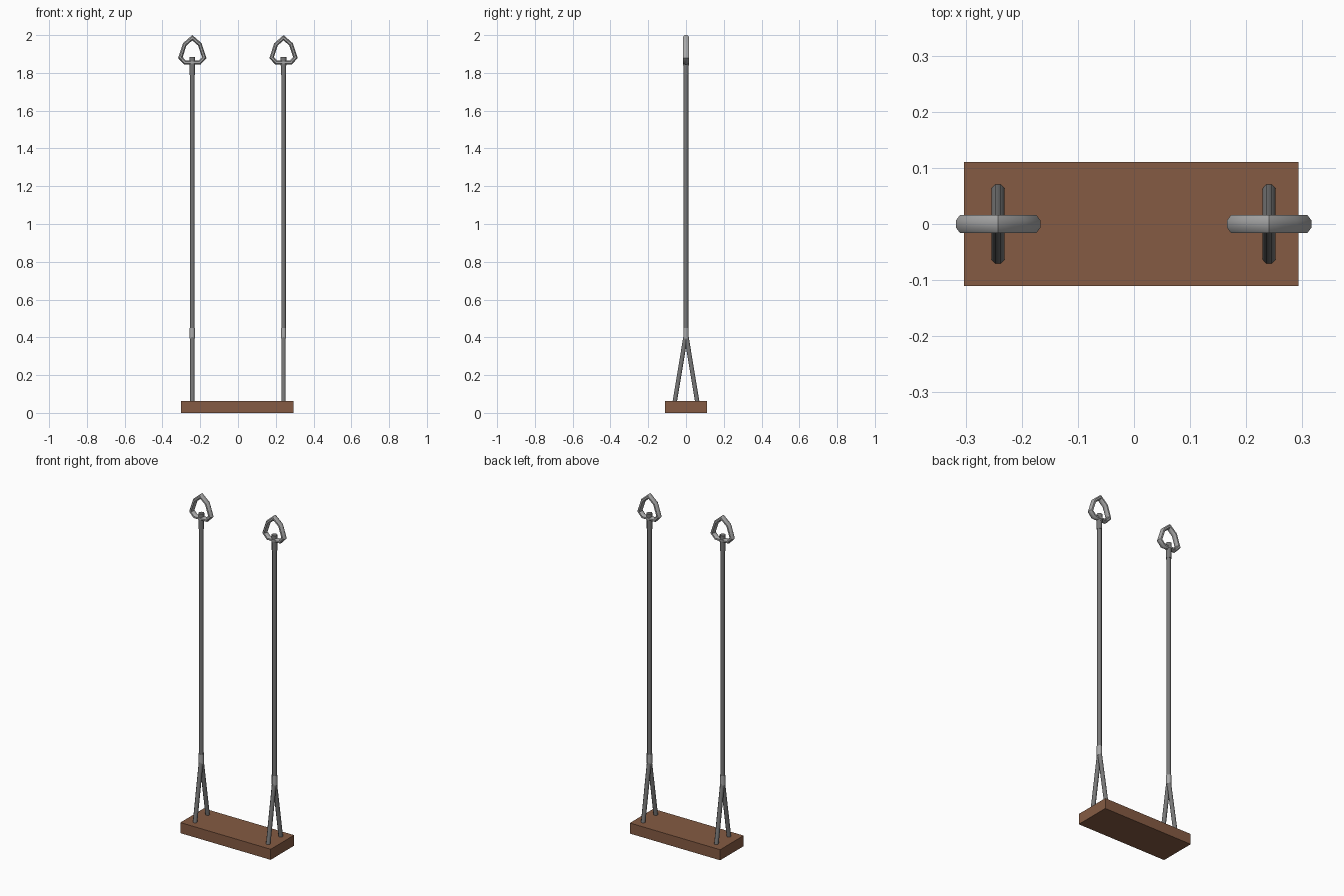
import bpy, bmesh, math
from mathutils import Vector

if "Cube" in bpy.data.objects:
    bpy.data.objects.remove(bpy.data.objects["Cube"])


def material(name, rgb):
    m = bpy.data.materials.new(name)
    m.diffuse_color = (*rgb, 1)
    m.use_nodes = True
    m.node_tree.nodes["Principled BSDF"].inputs["Base Color"].default_value = m.diffuse_color
    return m


WOOD = material("brown wood", (0.235, 0.105, 0.056))
ROPE = material("dark grey rope", (0.19, 0.19, 0.19))
METAL = material("grey metal", (0.40, 0.40, 0.40))


def finish(name, bm, mat):
    bmesh.ops.recalc_face_normals(bm, faces=bm.faces)
    # Smooth round parts, keep hard corners sharp
    for f in bm.faces:
        f.smooth = True
    for e in bm.edges:
        e.smooth = e.calc_face_angle(math.pi) < math.radians(50)
    me = bpy.data.meshes.new(name)
    bm.to_mesh(me)
    bm.free()
    me.materials.append(mat)
    ob = bpy.data.objects.new(name, me)
    bpy.context.collection.objects.link(ob)
    return ob


def tube(name, pts, r, mat, closed=False, sides=8, rn=None):
    """Sweep a polygon along a path; rn is the in-plane radius, r the y radius."""
    bm = bmesh.new()
    pts = [Vector(p) for p in pts]
    n = len(pts)
    rn = rn or r
    rings = []
    for i, p in enumerate(pts):
        a = pts[i - 1] if (closed or i > 0) else p
        b = pts[(i + 1) % n] if (closed or i < n - 1) else p
        d1 = (p - a).normalized() if a != p else (b - p).normalized()
        d2 = (b - p).normalized() if b != p else d1
        t = (d1 + d2).normalized()
        miter = 1 / max(0.5, t.dot(d1))
        # path in the xz plane uses y as side axis, path in the yz plane uses x
        side = Vector((0, 1, 0)) if closed else Vector((1, 0, 0))
        up = t.cross(side).normalized()
        ring = []
        for k in range(sides):
            ang = 2 * math.pi * (k + 0.5) / sides
            ring.append(bm.verts.new(p + side * r * math.cos(ang)
                                     + up * rn * miter * math.sin(ang)))
        rings.append(ring)
    for i in range(n if closed else n - 1):
        r0, r1 = rings[i], rings[(i + 1) % n]
        for k in range(sides):
            j = (k + 1) % sides
            bm.faces.new((r0[k], r0[j], r1[j], r1[k]))
    if not closed:
        bm.faces.new(rings[0])
        bm.faces.new(rings[-1])
    return finish(name, bm, mat)


# Seat board
bm = bmesh.new()
bmesh.ops.create_cube(bm, size=1)
for v in bm.verts:
    v.co = (v.co.x * 0.596 - 0.005, v.co.y * 0.221, (v.co.z + 0.5) * 0.063)
finish("seat", bm, WOOD)

for label, x in (("left", -0.242), ("right", 0.241)):
    # Long hanging rope
    tube(label + "_rope", [(x, 0, 0.40), (x, 0, 1.85)], 0.013, ROPE)
    # Two splayed ropes down to the seat
    for part, s in (("front", -1), ("back", 1)):
        tube(f"{label}_{part}_seat_rope",
             [(x, s * 0.061, 0.05), (x, s * 0.003, 0.40)], 0.0125, ROPE)
    # Clamping sleeves, the upper one ending in an eye over the hanger
    tube(label + "_lower_sleeve", [(x, 0, 0.393), (x, 0, 0.45)], 0.0155, METAL)
    tube(label + "_upper_sleeve", [(x, 0, 1.79), (x, 0, 1.85)], 0.0155, ROPE)
    tube(label + "_eye", [(x, 0, 1.84), (x, 0, 1.884)], 0.0165, ROPE)
    # Angular hanger ring with a pointed top
    half = [(0.040, 1.951), (0.063, 1.881), (0.039, 1.855)]
    path = [(0, 1.986)] + half + [(-a, z) for a, z in reversed(half)]
    tube(label + "_hanger", [(x + a, 0, z) for a, z in path],
         0.0175, METAL, closed=True, rn=0.0115)
